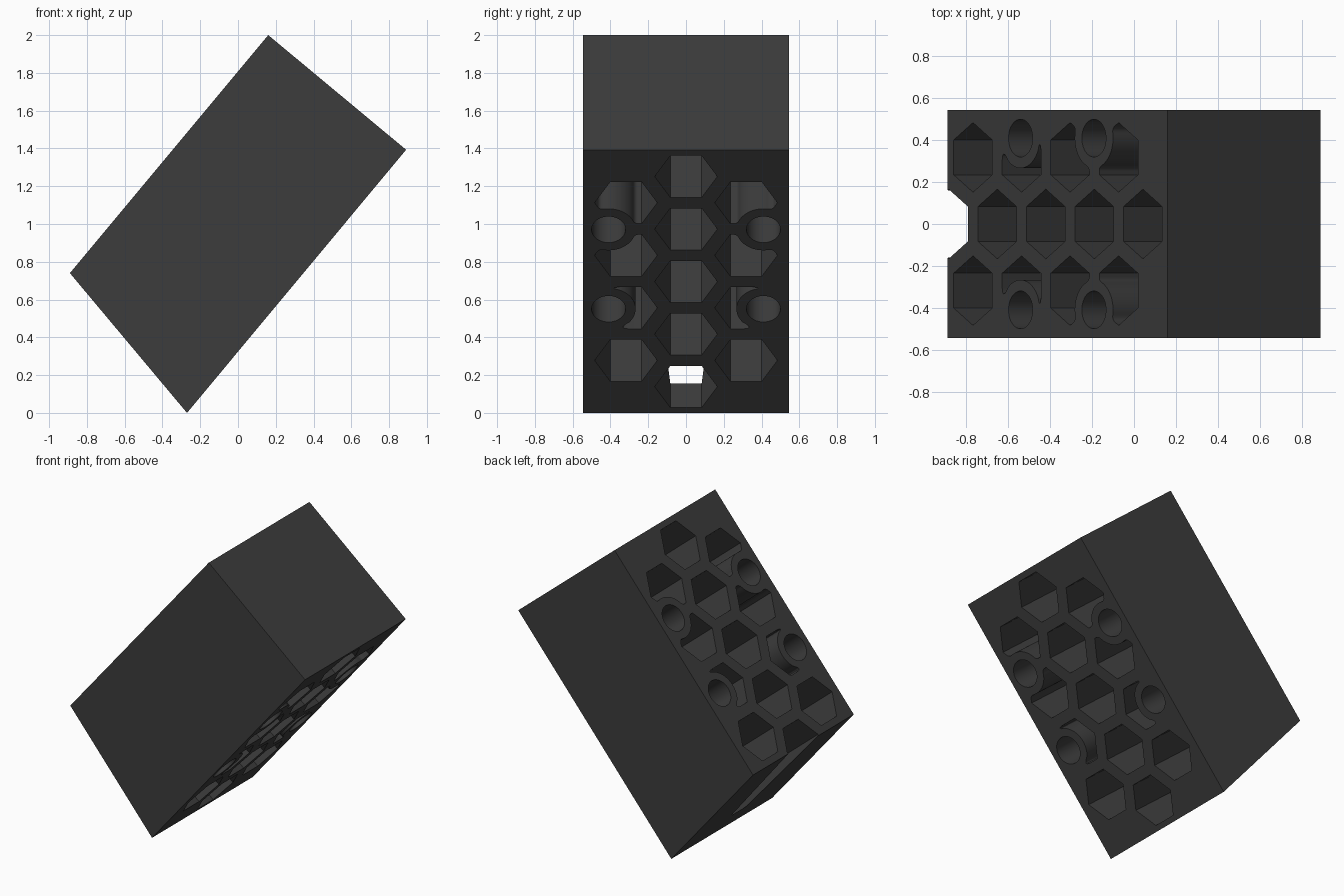
import bpy, bmesh, math
from mathutils import Vector

if "Cube" in bpy.data.objects:
    bpy.data.objects.remove(bpy.data.objects["Cube"])

# Side profile of the tilted block (x, z) and half its width in y
A, B, C, D = [Vector(p) for p in ((-0.27, 0), (0.89, 1.393), (0.16, 2.0), (-0.89, 0.74))]
HALF_W = 0.545
U = (B - A).normalized()            # along the long lower face
N = Vector((-U.y, U.x))             # through the block
DEPTH = (C - B).dot(N)

HEX_R, PITCH, ROW_Y = 0.166, 0.362, 0.318
S0 = 0.180                          # first hexagon centre along the long face
BOLT_R, BOSS_R, FILLET = 0.09, 0.143, 0.03
BOLTS = [(s, y) for s in (0.716, 1.263) for y in (-0.41, 0.41)]


def to_world(s, y, w):
    p = A + U * s + N * w
    return Vector((p.x, y, p.y))


def prism(bm, bottom, top):
    lo = [bm.verts.new(p) for p in bottom]
    hi = [bm.verts.new(p) for p in top]
    n = len(lo)
    bm.faces.new(lo[::-1])
    bm.faces.new(hi)
    for i in range(n):
        bm.faces.new((lo[i], lo[(i + 1) % n], hi[(i + 1) % n], hi[i]))


def make_object(name, bm):
    bmesh.ops.recalc_face_normals(bm, faces=bm.faces[:])
    mesh = bpy.data.meshes.new(name)
    bm.to_mesh(mesh)
    bm.free()
    ob = bpy.data.objects.new(name, mesh)
    bpy.context.collection.objects.link(ob)
    return ob


def circle(center, r, n):
    return [center + Vector((math.cos(a), math.sin(a))) * r
            for a in (2 * math.pi * i / n for i in range(n))]


def soften(pts, k):
    """Replace the corner at index k of a dense loop by a small curve."""
    n = len(pts)
    p = pts[k]
    a = (pts[(k - 2) % n] - p).normalized()
    b = (pts[(k + 2) % n] - p).normalized()
    ang = math.acos(max(-1, min(1, a.dot(b))))
    reach = min(FILLET / max(math.tan(ang / 2), 0.01), 0.07)
    i = j = 0
    while i < n // 4 and (pts[(k - i) % n] - p).length < reach:
        i += 1
    while j < n // 4 and (pts[(k + j) % n] - p).length < reach:
        j += 1
    p0, p2 = pts[(k - i) % n], pts[(k + j) % n]
    for m in range(i + j + 1):
        t = m / (i + j)
        pts[(k - i + m) % n] = p0 * (1 - t) ** 2 + p * 2 * t * (1 - t) + p2 * t * t


def cell_outline(center):
    """Hexagon, with the solid boss around a nearby bolt hole left standing."""
    corners = [center + Vector((math.sin(a), math.cos(a))) * HEX_R
               for a in (math.pi / 3 * i for i in range(6))]
    boss = next((Vector(b) for b in BOLTS
                 if any((c.lerp(d, f / 10) - Vector(b)).length < BOSS_R
                        for c, d in zip(corners, corners[1:] + corners[:1])
                        for f in range(10))), None)
    if boss is None:
        return corners
    steps = 40
    dense = [c.lerp(d, f / steps) for c, d in zip(corners, corners[1:] + corners[:1])
             for f in range(steps)]
    n = len(dense)
    keep = [(p - boss).length > BOSS_R for p in dense]
    start = next(i for i in range(n) if keep[i] and not keep[i - 1])
    run = []
    while keep[(start + len(run)) % n] and len(run) < n:
        run.append(dense[(start + len(run)) % n])
    # arc around the boss, on the side inside the hexagon
    v0, v1 = run[-1] - boss, run[0] - boss
    a0, a1 = math.atan2(v0.y, v0.x), math.atan2(v1.y, v1.x)
    options = []
    for da in ((a1 - a0) % (2 * math.pi), (a1 - a0) % (2 * math.pi) - 2 * math.pi):
        mid = boss + Vector((math.cos(a0 + da / 2), math.sin(a0 + da / 2))) * BOSS_R
        options.append(((mid - center).length, da))
    da = min(options)[1]
    arc = [boss + Vector((math.cos(a0 + da * i / 30), math.sin(a0 + da * i / 30))) * BOSS_R
           for i in range(1, 30)]
    pts = run + arc
    soften(pts, len(run) - 1)
    soften(pts, 0)
    # thin out: drop coincident and collinear points
    clean = []
    for p in pts:
        if not clean or (p - clean[-1]).length > 0.002:
            clean.append(p)
    out = []
    for i, p in enumerate(clean):
        a, b = p - clean[i - 1], clean[(i + 1) % len(clean)] - p
        if abs(a.x * b.y - a.y * b.x) > 0.004 * a.length * b.length:
            out.append(p)
    return out


# Solid block
bm = bmesh.new()
prism(bm, [(p.x, -HALF_W, p.y) for p in (A, B, C, D)],
      [(p.x, HALF_W, p.y) for p in (A, B, C, D)])
block = make_object("honeycomb_block", bm)

# Hexagonal cells: five in the middle row, four in each outer row; round bolt holes
outlines = [cell_outline(Vector((S0 + PITCH * i, 0))) for i in range(5)]
outlines += [cell_outline(Vector((S0 + PITCH * (i + 0.5), y)))
             for y in (-ROW_Y, ROW_Y) for i in range(4)]
outlines += [circle(Vector(b), BOLT_R, 40) for b in BOLTS]
bm = bmesh.new()
for loop in outlines:
    prism(bm, [to_world(p.x, p.y, -0.1) for p in loop],
          [to_world(p.x, p.y, DEPTH + 0.1) for p in loop])
cutter = make_object("hole_cutter", bm)
cutter.hide_render = True

# Cut the holes straight through
mod = block.modifiers.new("holes", 'BOOLEAN')
mod.operation, mod.solver, mod.object = 'DIFFERENCE', 'EXACT', cutter
bpy.context.view_layer.objects.active = block
block.select_set(True)
bpy.ops.object.modifier_apply(modifier="holes")
bpy.data.objects.remove(cutter)

# Dark grey finish, round walls smooth and corners sharp
grey = bpy.data.materials.new("dark_grey")
grey.diffuse_color = (0.045, 0.045, 0.045, 1)
grey.use_nodes = True
grey.node_tree.nodes["Principled BSDF"].inputs["Base Color"].default_value = grey.diffuse_color
block.data.materials.clear()
block.data.materials.append(grey)
bpy.ops.object.shade_smooth_by_angle(angle=math.radians(30))
